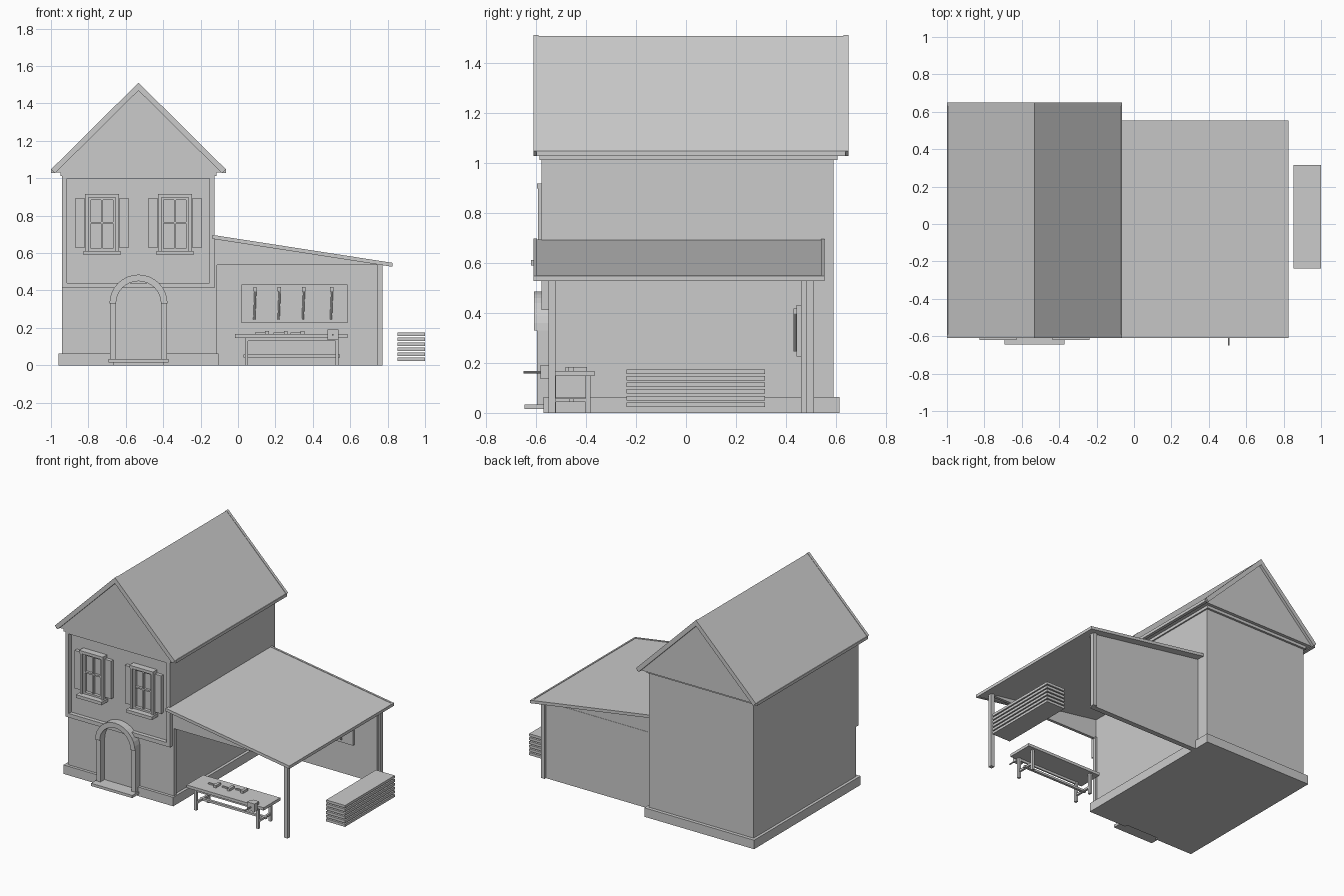
import bpy, bmesh, math
from mathutils import Vector

old = bpy.data.objects.get("Cube")
if old:
    bpy.data.objects.remove(old, do_unlink=True)

GREY = (0.6, 0.6, 0.6, 1.0)
grey = bpy.data.materials.new("plain_grey")
grey.use_nodes = True
grey.diffuse_color = GREY
for node in grey.node_tree.nodes:
    if node.type == 'BSDF_PRINCIPLED':
        node.inputs["Base Color"].default_value = GREY


def finish(name, bm):
    bmesh.ops.recalc_face_normals(bm, faces=bm.faces)
    mesh = bpy.data.meshes.new(name)
    bm.to_mesh(mesh)
    bm.free()
    mesh.materials.append(grey)
    obj = bpy.data.objects.new(name, mesh)
    bpy.context.scene.collection.objects.link(obj)
    return obj


def box(name, x, y, z):
    """Box between the (low, high) pairs on each axis."""
    bm = bmesh.new()
    bmesh.ops.create_cube(bm, size=1)
    for v in bm.verts:
        v.co = Vector([(a + b) / 2 + c * (b - a) for (a, b), c in zip((x, y, z), v.co)])
    return finish(name, bm)


def extrude(name, outline, y0, y1):
    """Extrude an x/z outline along y."""
    bm = bmesh.new()
    face = bm.faces.new([bm.verts.new((x, y0, z)) for x, z in outline])
    out = bmesh.ops.extrude_face_region(bm, geom=[face])
    moved = [g for g in out["geom"] if isinstance(g, bmesh.types.BMVert)]
    bmesh.ops.translate(bm, verts=moved, vec=(0, y1 - y0, 0))
    return finish(name, bm)


def rod(name, x, y, z, radius, tilt=0.0, length=0.1):
    """Rod along y, or leaning in x when tilt is given."""
    bm = bmesh.new()
    bmesh.ops.create_cone(bm, cap_ends=True, segments=10, radius1=radius,
                          radius2=radius, depth=length)
    obj = finish(name, bm)
    obj.location = (x, y, z)
    obj.rotation_euler = (0, tilt, 0) if tilt else (math.pi / 2, 0, 0)
    return obj


# House body and plinth, with a gap in the plinth for the doorway
WL, WR, FRONT, BACK = -0.94, -0.125, -0.55, 0.59
MID = -0.532
box("house_walls", (WL, WR), (FRONT, BACK), (0, 1.03))
box("plinth_left", (WL - 0.02, WL), (-0.57, 0.614), (0, 0.063))
box("plinth_right", (WR, WR + 0.02), (-0.57, 0.614), (0, 0.063))
box("plinth_back", (WL, WR), (BACK, 0.614), (0, 0.063))
box("plinth_front_west", (WL, MID - 0.13), (-0.57, FRONT), (0, 0.063))
box("plinth_front_east", (MID + 0.13, WR), (-0.57, FRONT), (0, 0.063))

# Upper storey timber frame
UP = (-0.578, FRONT)
box("frame_bottom_beam", (WL, WR), UP, (0.412, 0.44))
box("frame_top_beam", (WL, WR), UP, (1.0, 1.02))
box("frame_post_west", (WL, WL + 0.027), UP, (0.44, 1.0))
box("frame_post_east", (WR - 0.027, WR), UP, (0.44, 1.0))
box("cornice", (WL - 0.01, WR + 0.01), (-0.585, 0.605), (1.012, 1.04))

# Gabled roof: attic, two slopes, rake trims and eave boards
RF, RB = -0.61, 0.65


def chevron(half, base, peak, thick):
    return [(MID - half, base), (MID, peak), (MID + half, base),
            (MID + half - thick / 2, base - thick / 2), (MID, peak - thick),
            (MID - half + thick / 2, base - thick / 2)]


extrude("attic_gable", [(MID - 0.445, 1.032), (MID + 0.445, 1.032), (MID, 1.485)],
        -0.592, 0.628)
extrude("main_roof", chevron(0.465, 1.046, 1.508, 0.03), RF + 0.01, RB - 0.01)
for label, y in (("front", RF), ("back", RB - 0.02)):
    extrude("rake_trim_" + label, chevron(0.467, 1.048, 1.511, 0.042), y, y + 0.02)
for label, side in (("west", -1), ("east", 1)):
    xs = sorted((MID + side * 0.445, MID + side * 0.467))
    box("eave_board_" + label, xs, (RF + 0.012, RB - 0.012), (1.027, 1.048))

# Arched doorway
arch = []
for radius, order in ((0.155, range(17)), (0.12, range(16, -1, -1))):
    arch += [(MID + radius * math.cos(math.pi * i / 16),
              0.33 + radius * math.sin(math.pi * i / 16)) for i in order]
extrude("door_arch", arch, -0.607, FRONT)
for label, side in (("west", -1), ("east", 1)):
    xs = sorted((MID + side * 0.122, MID + side * 0.153))
    box("door_jamb_" + label, xs, (-0.596, FRONT), (0.02, 0.33))
box("door_step", (MID - 0.16, MID + 0.16), (-0.645, FRONT), (0.015, 0.034))


# Windows with frames, glazing bars, sills and shutters
def window(label, cx):
    def part(name, x0, x1, depth, z):
        box(f"{name}_{label}", (cx + x0, cx + x1), (depth, FRONT), z)
    part("window_header", -0.092, 0.092, -0.596, (0.897, 0.917))
    part("window_sill", -0.1, 0.1, -0.62, (0.59, 0.612))
    part("window_pane", -0.075, 0.075, -0.558, (0.612, 0.897))
    part("window_bar_upright", -0.005, 0.005, -0.575, (0.612, 0.897))
    part("window_bar_cross", -0.073, 0.073, -0.575, (0.757, 0.767))
    for side, sign in (("west", -1), ("east", 1)):
        a, b = sorted((sign * 0.073, sign * 0.09))
        part("window_jamb_" + side, a, b, -0.592, (0.612, 0.897))
        a, b = sorted((sign * 0.093, sign * 0.142))
        part("shutter_" + side, a, b, -0.575, (0.628, 0.895))
        # Sash rails inside the jambs
        a, b = sorted((sign * 0.06, sign * 0.073))
        part("sash_stile_" + side, a, b, -0.58, (0.612, 0.897))
    part("sash_rail_top", -0.06, 0.06, -0.58, (0.884, 0.897))
    part("sash_rail_bottom", -0.06, 0.06, -0.58, (0.612, 0.625))


window("one", -0.727)
window("two", -0.337)

# Lean-to: sloping roof, trims, wall, infills and posts
LB = 0.554


def slope(x):
    return 0.697 - (x + 0.136) * 0.155


def slab(name, x0, x1, y0, y1, top, bottom):
    extrude(name, [(x0, slope(x0) + top), (x1, slope(x1) + top),
                   (x1, slope(x1) + bottom), (x0, slope(x0) + bottom)], y0, y1)


slab("lean_roof", -0.136, 0.82, RF + 0.01, LB - 0.01, -0.003, -0.018)
slab("lean_trim_front", -0.136, 0.826, RF, RF + 0.014, 0, -0.021)
slab("lean_trim_back", -0.136, 0.826, LB - 0.014, LB, 0, -0.021)
slab("lean_trim_side", 0.812, 0.826, RF, LB, 0, -0.021)
box("lean_back_wall", (WR, 0.76), (0.46, 0.497), (0, 0.537))
for label, y0, y1 in (("front", FRONT, -0.53), ("back", 0.465, 0.495)):
    extrude("lean_infill_" + label,
            [(WR, 0.537), (0.77, 0.537), (0.77, slope(0.77) - 0.01),
             (WR, slope(WR) - 0.01)], y0, y1)
box("front_post", (0.743, 0.772), (FRONT, -0.522), (0, 0.545))
box("back_post", (0.743, 0.772), (0.482, 0.511), (0, 0.545))
box("house_side_post", (WR, -0.113), (FRONT, -0.522), (0, 0.545))

# Tool board with hanging tools
box("tool_board", (0.02, 0.585), (0.442, 0.46), (0.225, 0.432))
for i, x in enumerate((0.09, 0.22, 0.35, 0.5)):
    rod(f"hanging_tool_{i + 1}", x, 0.436, 0.325, 0.006, 0.04, 0.16)
    box(f"hanging_tool_head_{i + 1}", (x - 0.008, x + 0.01), (0.43, 0.442), (0.395, 0.418))

# Workbench with stretchers, vice and loose tools
box("bench_top", (-0.015, 0.585), (FRONT, -0.365), (0.147, 0.167))
for i, x in enumerate((0.037, 0.52)):
    for j, y in enumerate((-0.54, -0.402)):
        box(f"bench_leg_{i}{j}", (x, x + 0.017), (y, y + 0.02), (0, 0.147))
    box(f"bench_side_rail_{i}", (x, x + 0.015), (-0.53, -0.39), (0.043, 0.058))
box("bench_stretcher", (0.03, 0.545), (-0.468, -0.45), (0.043, 0.058))
box("bench_apron", (0.04, 0.535), (-0.535, -0.525), (0.13, 0.147))
box("vice_jaw", (0.478, 0.537), (-0.582, FRONT), (0.136, 0.192))
box("vice_block", (0.485, 0.53), (FRONT, -0.525), (0.16, 0.188))
rod("vice_screw", 0.507, -0.614, 0.163, 0.005, 0, 0.072)
for i, (x, y) in enumerate(((0.13, -0.46), (0.23, -0.45), (0.32, -0.43))):
    box(f"bench_tool_handle_{i + 1}", (x - 0.04, x + 0.025), (y, y + 0.012), (0.167, 0.176))
    box(f"bench_tool_head_{i + 1}", (x + 0.015, x + 0.035), (y - 0.022, y + 0.034), (0.167, 0.184))

# Stacked planks
for i in range(6):
    z = 0.024 + i * 0.0265
    box(f"plank_{i + 1}", (0.853, 1.0), (-0.238, 0.315), (z, z + 0.018))
